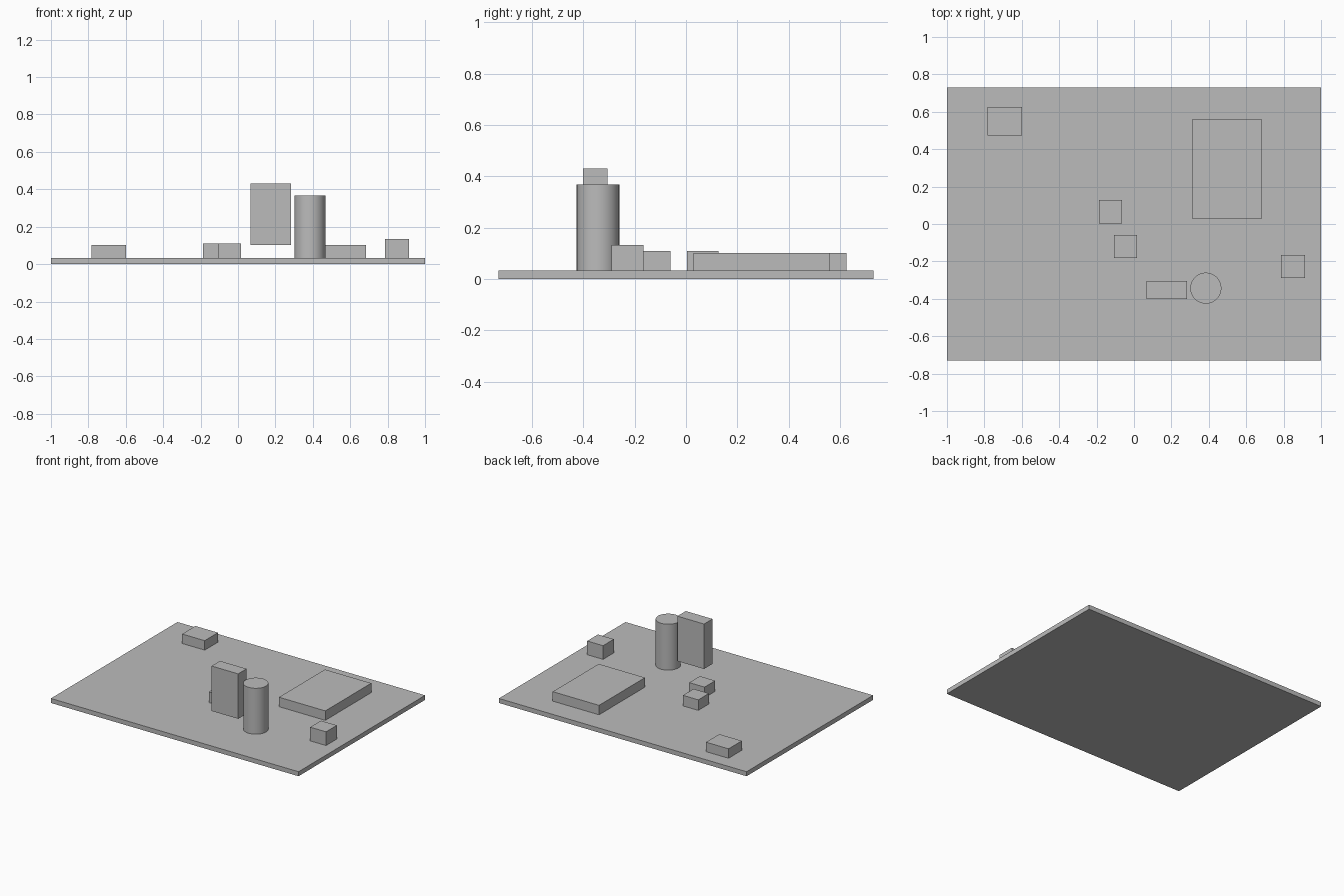
import bpy
import math

cube = bpy.data.objects.get("Cube")
if cube:
    bpy.data.objects.remove(cube, do_unlink=True)

# Single plain grey
grey = bpy.data.materials.new("plain_grey")
grey.use_nodes = True
colour = (0.5, 0.5, 0.5, 1.0)
grey.diffuse_color = colour
grey.node_tree.nodes["Principled BSDF"].inputs["Base Color"].default_value = colour

BOARD_TOP = 0.033


def finish(name):
    obj = bpy.context.object
    obj.name = name
    obj.data.materials.append(grey)
    return obj


def box(name, x, y, z):
    """Box from (low, high) ranges along each axis."""
    centre = [(a + b) / 2 for a, b in (x, y, z)]
    bpy.ops.mesh.primitive_cube_add(size=1, location=centre)
    obj = finish(name)
    obj.scale = [b - a for a, b in (x, y, z)]
    bpy.ops.object.transform_apply(location=False, rotation=False, scale=True)


# Base board
box("base_board", (-1, 1), (-0.73, 0.73), (0, BOARD_TOP))

# Low blocks resting on the board
box("large_flat_block", (0.31, 0.684), (0.03, 0.56), (BOARD_TOP, 0.102))
box("back_corner_block", (-0.782, -0.6), (0.473, 0.626), (BOARD_TOP, 0.102))
box("side_block", (0.786, 0.914), (-0.29, -0.166), (BOARD_TOP, 0.133))
box("centre_block_back", (-0.188, -0.064), (0.004, 0.127), (BOARD_TOP, 0.11))
box("centre_block_front", (-0.108, 0.016), (-0.183, -0.06), (BOARD_TOP, 0.11))

# Tall slab raised clear of the board
box("raised_slab", (0.068, 0.283), (-0.402, -0.305), (0.102, 0.43))

# Upright cylinder
height = 0.368 - BOARD_TOP
bpy.ops.mesh.primitive_cylinder_add(
    vertices=64, radius=0.083, depth=height,
    location=(0.384, -0.343, BOARD_TOP + height / 2))
finish("upright_cylinder")
bpy.ops.object.shade_smooth_by_angle(angle=math.radians(30))
